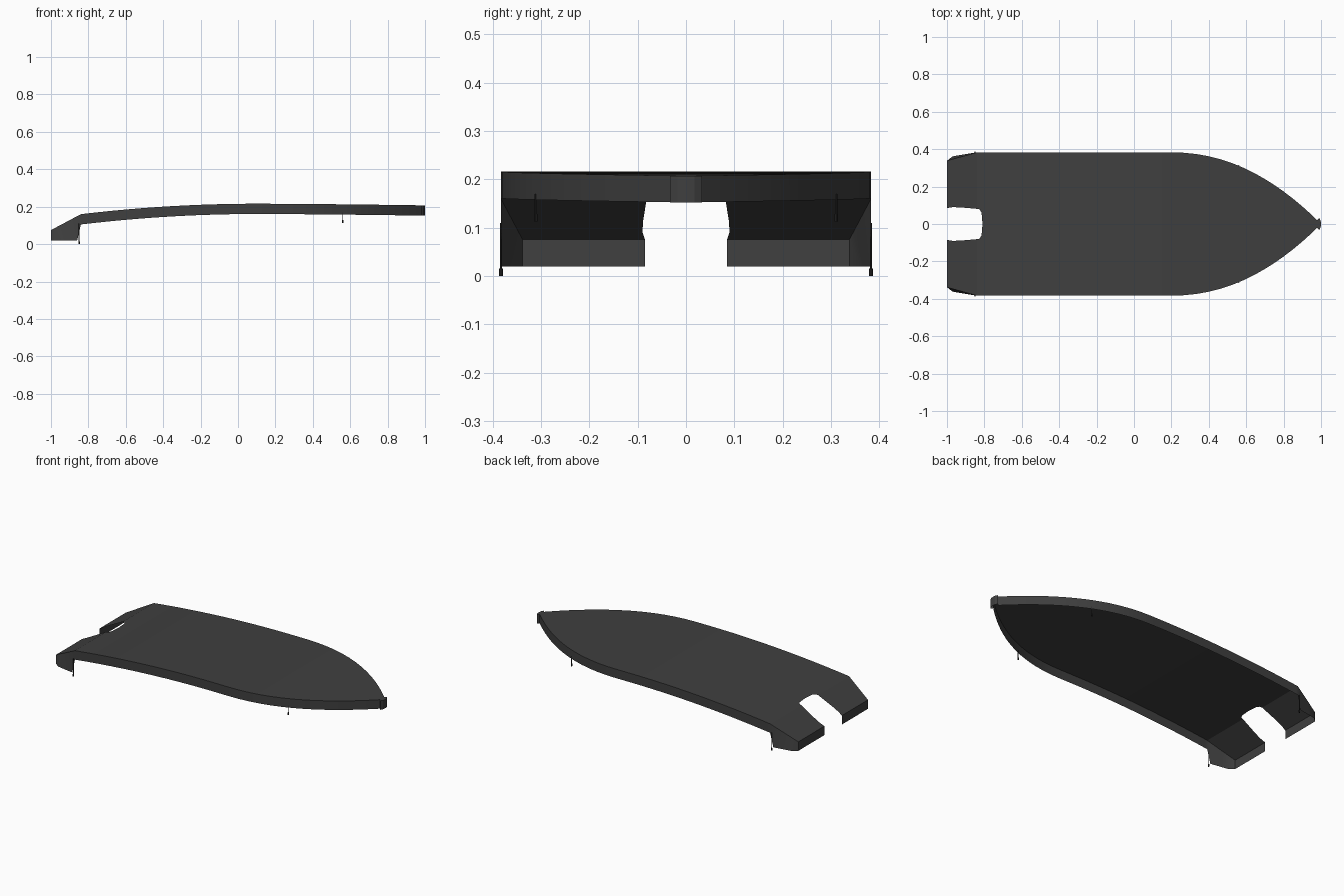
import bpy, bmesh, math

if "Cube" in bpy.data.objects:
    bpy.data.objects.remove(bpy.data.objects["Cube"])

def material(name, value):
    m = bpy.data.materials.new(name)
    m.diffuse_color = (value, value, value, 1)
    m.use_nodes = True
    m.node_tree.nodes["Principled BSDF"].inputs["Base Color"].default_value = m.diffuse_color
    return m

fabric = material("dark grey fabric", 0.05)
rubber = material("black rubber", 0.02)

STERN_KINK, SLOT_END, SHOULDER = -0.84, -0.81, 0.2

def deck_z(x):
    """Height of the cover along its length."""
    if x < STERN_KINK:
        return 0.075 + 0.085 * (x + 1) / (STERN_KINK + 1)
    if x < 0.1:
        return 0.216 - 0.056 * ((0.1 - x) / 0.94) ** 2
    return 0.216 - 0.009 * ((x - 0.1) / 0.9) ** 1.5

def half_width(x):
    """Outline: tapered stern, straight sides, pointed bow."""
    if x < STERN_KINK:
        return 0.338 + 0.045 * (x + 1) / (STERN_KINK + 1)
    if x < SHOULDER:
        return 0.383
    return 0.383 * (1 - ((x - SHOULDER) / 0.8) ** 2.1)

# Stations along the length: x, slot half width, outer half width
slot = [(-1, 0.085), (-0.97, 0.09), (-0.93, 0.089), (-0.86, 0.083), (-0.84, 0.081),
        (-0.825, 0.078), (-0.815, 0.06), (SLOT_END, 0)]
rows = [(x, s, half_width(x)) for x, s in slot]
rows += [(-0.76 + 0.08 * i, 0, 0.383) for i in range(12)]
rows += [(x, 0, half_width(x)) for x in
         [SHOULDER + 0.78 * math.sin(i / 18 * math.pi / 2) for i in range(19)]]
rows += [(0.99, 0, 0.033), (0.998, 0, 0.018), (1.0, 0, 0)]

def hem(x, y):
    """Lower edge of the skirt below an outline point."""
    if x < -0.85:
        flare = {-1: 0, -0.97: 0.015, -0.93: 0.011, -0.86: 0.003}[x]
        return (x, y + flare, 0.02)
    return (x, y, deck_z(x) - 0.055)

# Thin boat cover: deck, side skirt and stern flap, mirrored across the centreline
bm = bmesh.new()
inner = [bm.verts.new((x, s, deck_z(x))) for x, s, y in rows[:-1]]
outer = [bm.verts.new((x, y, deck_z(x))) for x, s, y in rows]
lower = [bm.verts.new(hem(x, y)) for x, s, y in rows]
inner.append(outer[-1])
for i in range(len(rows) - 1):
    ring = [inner[i], inner[i + 1], outer[i + 1], outer[i]]
    bm.faces.new(list(dict.fromkeys(ring)))
    bm.faces.new((outer[i], outer[i + 1], lower[i + 1], lower[i]))
flap = bm.verts.new((-1, rows[0][1], 0.02))
bm.faces.new((inner[0], outer[0], lower[0], flap))
mesh = bpy.data.meshes.new("boat_cover")
bm.to_mesh(mesh)
bm.free()
mesh.materials.append(fabric)
cover = bpy.data.objects.new("boat_cover", mesh)
bpy.context.collection.objects.link(cover)
mirror = cover.modifiers.new("mirror", 'MIRROR')
mirror.use_axis = (False, True, False)
mirror.merge_threshold = 0.0005
bpy.context.view_layer.objects.active = cover
cover.select_set(True)
bpy.ops.object.modifier_apply(modifier="mirror")
bpy.ops.object.shade_smooth_by_angle(angle=math.radians(20))

def rod(name, x, y, bottom, top, radius):
    bpy.ops.mesh.primitive_cylinder_add(vertices=8, radius=radius, depth=top - bottom,
                                        location=(x, y, (bottom + top) / 2))
    bpy.context.object.name = name
    bpy.context.object.data.materials.append(rubber)

# Tie-down straps with a small knob at the end
for side, label in ((1, "left"), (-1, "right")):
    for place, x, y, bottom, top in (("stern", -0.85, 0.383, 0, 0.11),
                                     ("bow", 0.56, 0.311, 0.113, 0.17)):
        rod(f"{place}_{label}_strap", x, side * y, bottom + 0.01, top, 0.002)
        rod(f"{place}_{label}_knob", x, side * y, bottom, bottom + 0.015, 0.004)
